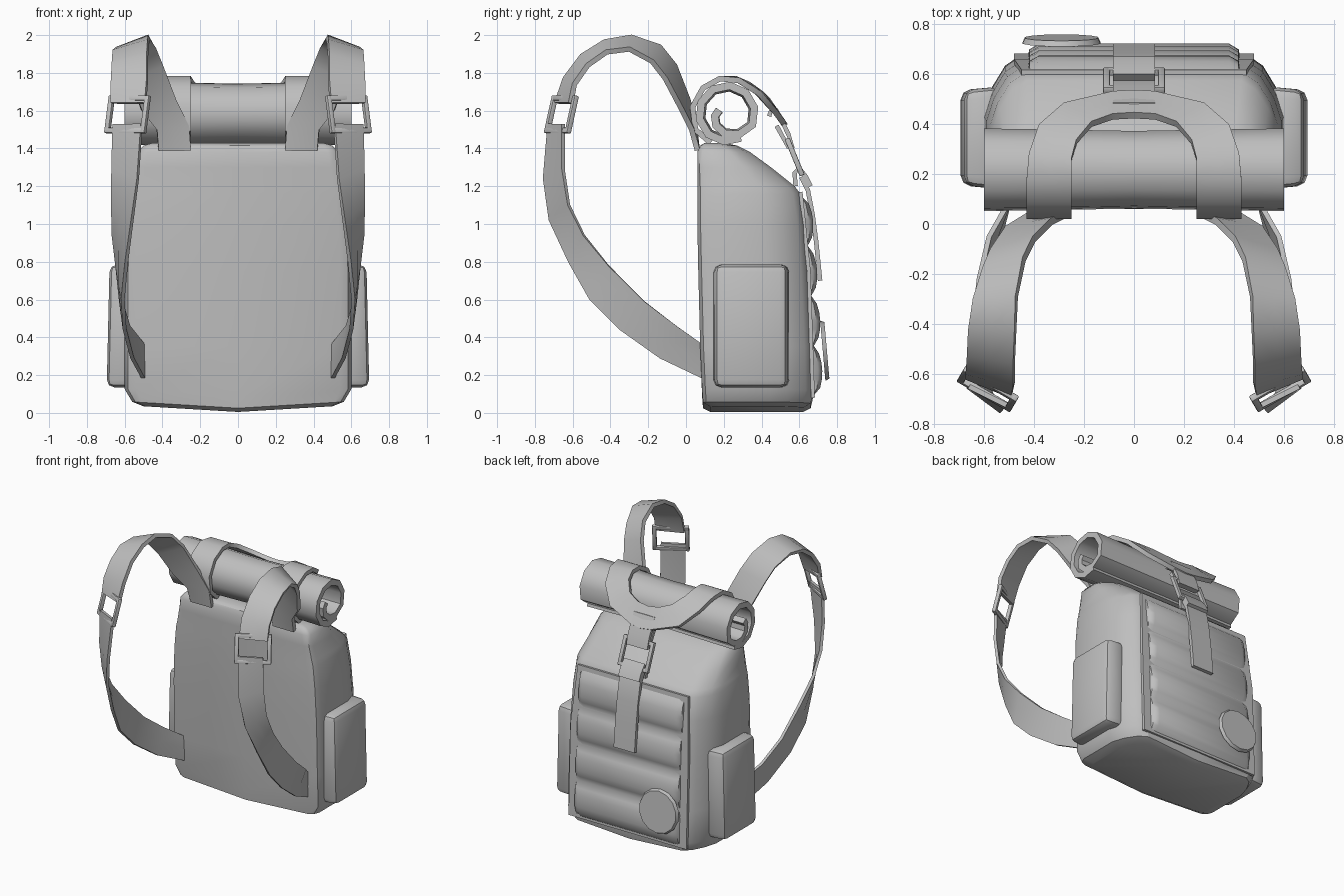
import bpy, bmesh, math
from mathutils import Vector, Matrix

cube = bpy.data.objects.get("Cube")
if cube:
    bpy.data.objects.remove(cube, do_unlink=True)

mat = bpy.data.materials.new("plain grey")
mat.use_nodes = True
GREY = (0.52, 0.52, 0.52, 1)
mat.diffuse_color = GREY
mat.node_tree.nodes["Principled BSDF"].inputs["Base Color"].default_value = GREY


def finish(name, bm, mirror=False, thick=0, bevel=0, angle=40):
    """Turn a bmesh into an object, apply its modifiers and shade it."""
    bmesh.ops.recalc_face_normals(bm, faces=bm.faces)
    me = bpy.data.meshes.new(name)
    bm.to_mesh(me)
    bm.free()
    ob = bpy.data.objects.new(name, me)
    bpy.context.scene.collection.objects.link(ob)
    me.materials.append(mat)
    if bevel:
        m = ob.modifiers.new("bevel", 'BEVEL')
        m.width, m.segments = bevel, 2
    if mirror:
        ob.modifiers.new("mirror", 'MIRROR')
    if thick:
        m = ob.modifiers.new("solidify", 'SOLIDIFY')
        m.thickness, m.offset = thick, 0
    bpy.ops.object.select_all(action='DESELECT')
    ob.select_set(True)
    bpy.context.view_layer.objects.active = ob
    for m in list(ob.modifiers):
        bpy.ops.object.modifier_apply(modifier=m.name)
    bpy.ops.object.shade_smooth_by_angle(angle=math.radians(angle))
    return ob


def grid(rows, closed=False):
    """Skin rows of points with quads."""
    bm = bmesh.new()
    vs = [[bm.verts.new(p) for p in r] for r in rows]
    n = len(rows[0])
    for a, b in zip(vs, vs[1:]):
        for i in range(n if closed else n - 1):
            j = (i + 1) % n
            bm.faces.new((a[i], a[j], b[j], b[i]))
    return bm, vs


def ribbon(name, pairs, thick, mirror=False):
    """Strap from pairs of edge points."""
    rows = [(p[:3], [(p[k] + p[k + 3]) / 2 for k in range(3)], p[3:]) for p in pairs]
    bm, _ = grid(rows)
    return finish(name, bm, mirror, thick)


def frame(name, centre, u, v, bar, mirror=False):
    """Rectangular buckle with half-extents u and v."""
    c, u, v = Vector(centre), Vector(u), Vector(v)
    n = u.cross(v).normalized()
    v = n.cross(u).normalized() * v.length
    bm = bmesh.new()
    for off, a, b in ((u, v, u), (-u, v, u), (v, u, v), (-v, u, v)):
        ax, bx = a.normalized(), b.normalized()
        basis = Matrix((ax, bx, n)).transposed().to_4x4()
        size = Matrix.Diagonal((2 * a.length + bar, bar, bar, 1))
        bmesh.ops.create_cube(bm, size=1, matrix=Matrix.Translation(c + off) @ basis @ size)
    return finish(name, bm, mirror, bevel=bar * 0.2)


# Main bag: horizontal sections (z, half width, front y, back y)
sections = [
    (0.005, 0.50, 0.13, 0.62), (0.025, 0.56, 0.09, 0.66), (0.09, 0.60, 0.085, 0.675),
    (0.35, 0.60, 0.075, 0.67), (0.75, 0.60, 0.065, 0.65), (1.00, 0.59, 0.06, 0.63),
    (1.16, 0.575, 0.06, 0.605), (1.20, 0.565, 0.06, 0.575), (1.30, 0.545, 0.06, 0.45),
    (1.38, 0.53, 0.06, 0.34), (1.415, 0.50, 0.075, 0.27), (1.43, 0.45, 0.10, 0.20)]
rings = []
for z, w, f, b in sections:
    d = b - f
    half = [(0, f), (0.9 * w, f), (0.97 * w, f + 0.03 * d), (w, f + 0.1 * d), (w, f + 0.62 * d),
            (0.95 * w, f + 0.78 * d), (0.86 * w, f + 0.93 * d), (0.76 * w, b), (0, b)]
    ring = half + [(-x, y) for x, y in half[-2:0:-1]]
    tilt = 0.06 if z < 0.1 else 0
    rings.append([(x, y, z + tilt * abs(x)) for x, y in ring])
bm, vs = grid(rings, closed=True)
for r in (vs[0], vs[-1]):
    bm.faces.new(r[:9])
    bm.faces.new(r[8:] + r[:1])
finish("main_bag", bm, angle=35)

# Side pockets
bm = bmesh.new()
bmesh.ops.create_cube(bm, size=1, matrix=Matrix.Translation((0.615, 0.345, 0.46))
                      @ Matrix.Diagonal((0.16, 0.41, 0.65, 1)))
for v in bm.verts:
    if v.co.x > 0.65:
        v.co.y = 0.345 + (v.co.y - 0.345) * 0.93
        if v.co.z > 0.5:
            v.co.x -= 0.015
finish("side_pockets", bm, mirror=True, bevel=0.04)

# Quilted back panel: four cushions stacked on the sloping back
rows = []
STEPS = 6
for k in range(4 * STEPS + 1):
    t = k / (4 * STEPS)
    z = 0.09 + 1.06 * t
    base = 0.668 - 0.02 * t - 0.045 * t * t
    puff = 0.012 + 0.04 * math.sin(math.pi * (k % STEPS) / STEPS) ** 0.6
    if k in (0, 4 * STEPS):
        puff = 0
    rows.append([(s * x, base + puff * h, z) for s, x, h in
                 ((-1, 0.425, -0.6), (-1, 0.415, 0.6), (-1, 0.38, 1),
                  (1, 0.38, 1), (1, 0.415, 0.6), (1, 0.425, -0.6))])
bm, _ = grid(rows)
finish("quilted_panel", bm, thick=0.01, angle=50)

# Thin backing behind the quilting
ribbon("panel_backing", [(-0.48, 0.672, 0.08, 0.48, 0.672, 0.08),
                         (-0.48, 0.65, 0.75, 0.48, 0.65, 0.75),
                         (-0.45, 0.607, 1.17, 0.45, 0.607, 1.17)], 0.02)

# Round badge on the lower back
bm = bmesh.new()
bmesh.ops.create_cone(bm, cap_ends=True, segments=14, radius1=0.16, radius2=0.15, depth=0.022,
                      matrix=Matrix.Translation((-0.29, 0.735, 0.33))
                      @ Matrix.Rotation(math.radians(-85), 4, 'X'))
finish("round_badge", bm)

# Bedroll: a spiral sheet running across the bag
spiral = []
for k in range(15):
    a = math.radians(-60 - 36 * k)
    r = 0.145 if k < 10 else 0.145 - 0.02 * (k - 9)
    spiral.append((r * math.cos(a), r * math.sin(a)))
rows = [[(x, 0.217 + s * y, 1.585 + s * z) for y, z in spiral]
        for x, s in ((-0.6, 1.02), (-0.4, 1), (0, 0.95), (0.4, 1), (0.6, 1.02))]
bm, _ = grid(rows)
finish("bedroll", bm, thick=0.042)

# Straps over the bedroll, meeting at the middle behind it
ribbon("bedroll_straps", [
    (0.25, 0.13, 1.43, 0.42, 0.13, 1.43), (0.25, 0.05, 1.50, 0.42, 0.05, 1.50),
    (0.25, 0.035, 1.62, 0.43, 0.035, 1.62), (0.25, 0.09, 1.72, 0.43, 0.09, 1.72),
    (0.25, 0.18, 1.77, 0.43, 0.18, 1.77), (0.25, 0.26, 1.77, 0.42, 0.28, 1.76),
    (0.23, 0.33, 1.74, 0.38, 0.39, 1.69), (0.17, 0.40, 1.69, 0.28, 0.475, 1.59),
    (0.085, 0.43, 1.66, 0.085, 0.52, 1.53), (0, 0.435, 1.65, 0, 0.525, 1.52)], 0.03, True)


def centre_strap(name, path, w=0.085):
    ribbon(name, [(-w, y, z, w, y, z) for y, z in path], 0.024)


# Centre fastening: loop, buckle and hanging tail
centre_strap("upper_loop", [(0.44, 1.57), (0.45, 1.60), (0.48, 1.60), (0.54, 1.48),
                            (0.565, 1.41), (0.54, 1.41), (0.48, 1.52)])
frame("back_buckle", (0, 0.575, 1.355), (0.11, 0, 0), (0, -0.035, 0.085), 0.028)
centre_strap("lower_loop", [(0.58, 1.20), (0.575, 1.27), (0.60, 1.30), (0.635, 1.25), (0.66, 1.20)])
centre_strap("hanging_tail", [(0.61, 1.25), (0.645, 1.18), (0.67, 1.05), (0.69, 0.90), (0.71, 0.70)])

# Shoulder straps: padded upper arch and twisting lower band
ribbon("upper_shoulder_straps", [
    (0.25, 0.06, 1.39, 0.42, 0.06, 1.39), (0.26, 0.045, 1.52, 0.43, 0.03, 1.50),
    (0.33, 0.01, 1.66, 0.51, -0.02, 1.60), (0.40, -0.06, 1.84, 0.57, -0.11, 1.77),
    (0.44, -0.14, 1.94, 0.60, -0.18, 1.86), (0.47, -0.29, 1.99, 0.64, -0.30, 1.925),
    (0.475, -0.43, 1.965, 0.66, -0.42, 1.91), (0.48, -0.55, 1.89, 0.665, -0.52, 1.84),
    (0.48, -0.64, 1.77, 0.67, -0.59, 1.74), (0.49, -0.685, 1.64, 0.67, -0.61, 1.64)], 0.028, True)
ribbon("lower_shoulder_straps", [
    (0.51, -0.725, 1.53, 0.66, -0.65, 1.53), (0.53, -0.75, 1.24, 0.665, -0.65, 1.29),
    (0.56, -0.72, 1.02, 0.665, -0.62, 1.10), (0.59, -0.62, 0.80, 0.66, -0.54, 0.94),
    (0.61, -0.51, 0.60, 0.64, -0.41, 0.78), (0.60, -0.35, 0.44, 0.62, -0.22, 0.59),
    (0.56, -0.14, 0.29, 0.58, -0.05, 0.46), (0.50, 0.09, 0.18, 0.50, 0.09, 0.36)], 0.02, True)
frame("shoulder_buckles", (0.585, -0.66, 1.58), (0.095, 0.055, 0), (0, 0.025, 0.085), 0.028, True)
